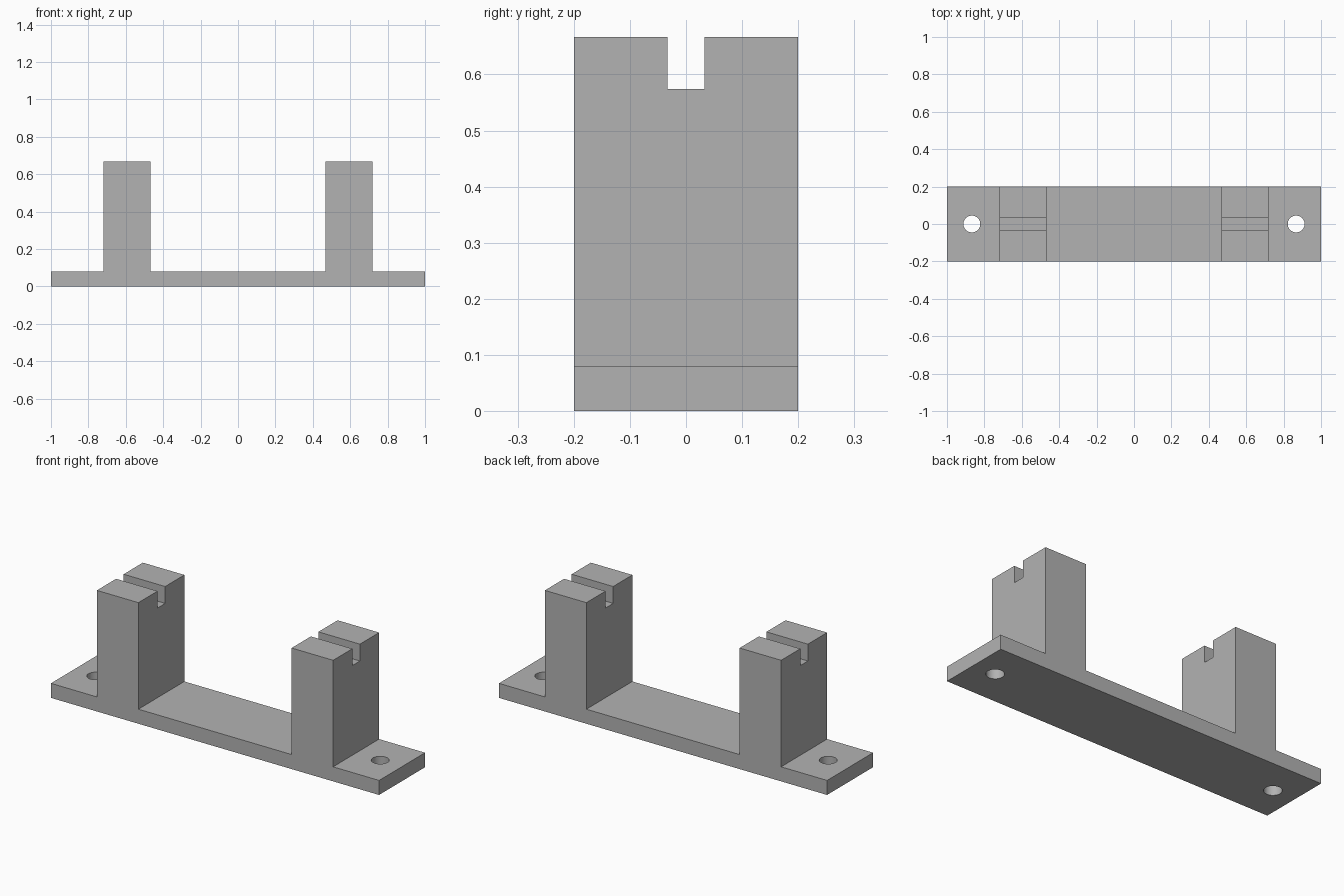
import bpy
import bmesh
from mathutils import Matrix

HALF_DEPTH = 0.2
BASE_TOP, POST_TOP = 0.08, 0.667
POST_IN, POST_OUT = 0.467, 0.72
SLOT_WIDTH, SLOT_FLOOR = 0.066, 0.574
HOLE_X, HOLE_RADIUS = 0.867, 0.045

cube = bpy.data.objects.get("Cube")
if cube:
    bpy.data.objects.remove(cube, do_unlink=True)

grey = bpy.data.materials.new("plain_grey")
grey.use_nodes = True
grey.diffuse_color = (0.45, 0.45, 0.45, 1)
grey.node_tree.nodes["Principled BSDF"].inputs["Base Color"].default_value = grey.diffuse_color


def make_object(name, bm):
    bmesh.ops.recalc_face_normals(bm, faces=bm.faces)
    mesh = bpy.data.meshes.new(name)
    bm.to_mesh(mesh)
    bm.free()
    mesh.materials.append(grey)
    obj = bpy.data.objects.new(name, mesh)
    bpy.context.collection.objects.link(obj)
    return obj


def cut(target, cutter):
    """Subtract the cutter from the target, then discard the cutter."""
    cutter.hide_render = True
    mod = target.modifiers.new("cut", 'BOOLEAN')
    mod.operation, mod.solver, mod.object = 'DIFFERENCE', 'EXACT', cutter
    bpy.context.view_layer.objects.active = target
    bpy.ops.object.modifier_apply(modifier=mod.name)
    bpy.data.objects.remove(cutter, do_unlink=True)


# Base plate and two posts, one mirrored outline extruded front to back
right_half = [(1, 0), (1, BASE_TOP), (POST_OUT, BASE_TOP), (POST_OUT, POST_TOP),
              (POST_IN, POST_TOP), (POST_IN, BASE_TOP)]
outline = right_half + [(-x, z) for x, z in reversed(right_half)]
bm = bmesh.new()
face = bm.faces.new([bm.verts.new((x, -HALF_DEPTH, z)) for x, z in outline])
swept = bmesh.ops.extrude_face_region(bm, geom=[face])["geom"]
bmesh.ops.translate(bm, vec=(0, 2 * HALF_DEPTH, 0),
                    verts=[v for v in swept if isinstance(v, bmesh.types.BMVert)])
body = make_object("post_bracket", bm)

# Slot across the top of both posts
bm = bmesh.new()
bmesh.ops.create_cube(bm, size=1, matrix=Matrix.Translation((0, 0, SLOT_FLOOR + 0.5))
                      @ Matrix.Diagonal((3, SLOT_WIDTH, 1, 1)))
cut(body, make_object("slot_cutter", bm))

# Screw hole at each end of the base
for side in (-1, 1):
    bm = bmesh.new()
    bmesh.ops.create_cone(bm, cap_ends=True, segments=48, radius1=HOLE_RADIUS,
                          radius2=HOLE_RADIUS, depth=0.4,
                          matrix=Matrix.Translation((side * HOLE_X, 0, 0)))
    cut(body, make_object("hole_cutter", bm))

# Smooth hole walls with sharp edges elsewhere
bpy.ops.object.select_all(action='DESELECT')
body.select_set(True)
bpy.context.view_layer.objects.active = body
bpy.ops.object.shade_smooth_by_angle()
